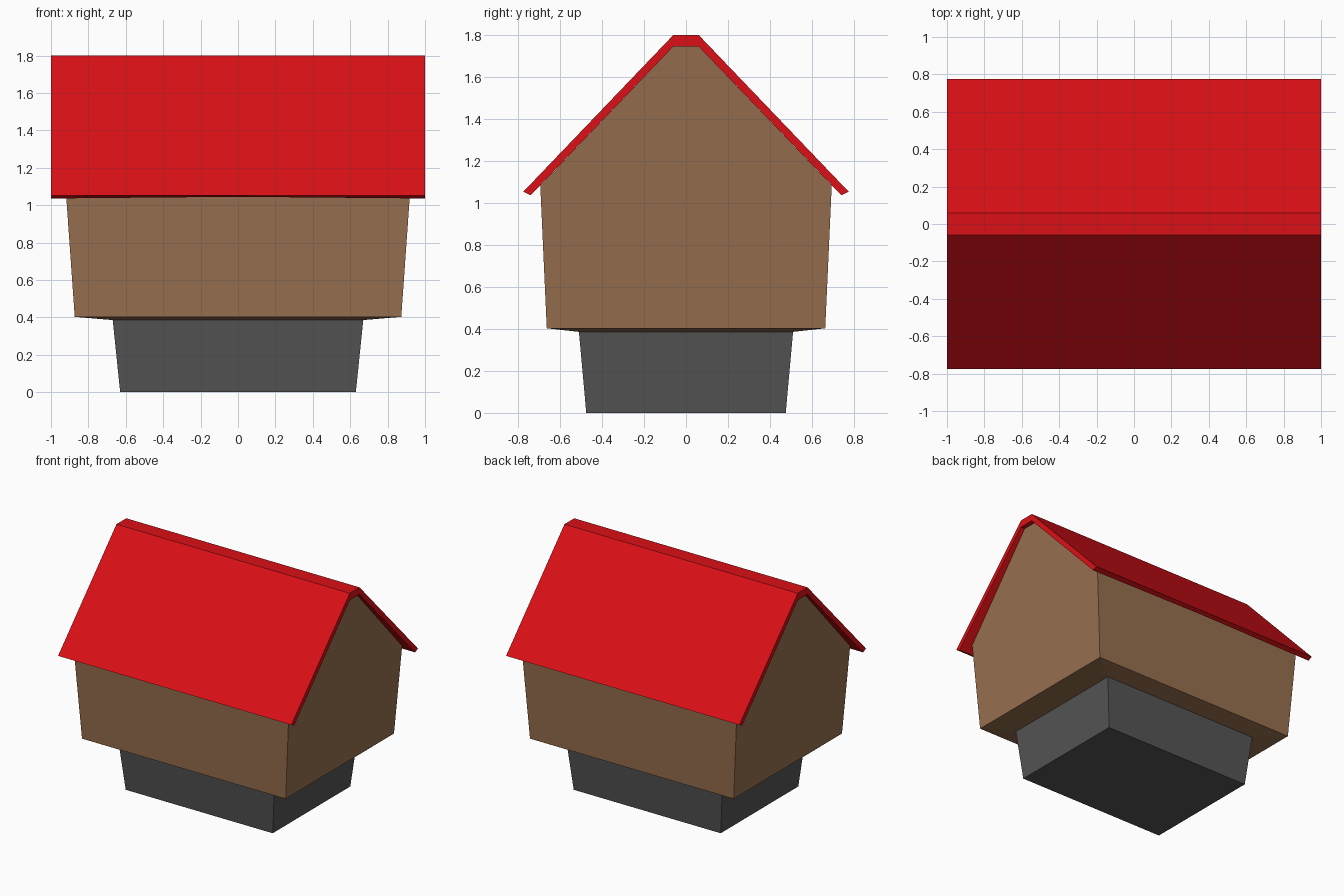
import bpy, bmesh
from math import copysign

if "Cube" in bpy.data.objects:
    bpy.data.objects.remove(bpy.data.objects["Cube"])


def finish(name, bm, color):
    bmesh.ops.recalc_face_normals(bm, faces=bm.faces)
    mesh = bpy.data.meshes.new(name)
    bm.to_mesh(mesh)
    bm.free()
    obj = bpy.data.objects.new(name, mesh)
    bpy.context.collection.objects.link(obj)
    mat = bpy.data.materials.new(name + "_color")
    mat.diffuse_color = (*color, 1)
    mat.use_nodes = True
    mat.node_tree.nodes["Principled BSDF"].inputs["Base Color"].default_value = mat.diffuse_color
    mesh.materials.append(mat)
    return obj


def loft(rings):
    """Join closed rings of points into a capped solid."""
    bm = bmesh.new()
    loops = [[bm.verts.new(p) for p in ring] for ring in rings]
    n = len(loops[0])
    for a, b in zip(loops, loops[1:]):
        for i in range(n):
            j = (i + 1) % n
            bm.faces.new((a[i], a[j], b[j], b[i]))
    bm.faces.new(loops[0])
    bm.faces.new(loops[-1])
    return bm


def rect(hx, hy, z):
    return [(-hx, -hy, z), (hx, -hy, z), (hx, hy, z), (-hx, hy, z)]


# Flared stone base
finish("base", loft([rect(0.63, 0.475, 0), rect(0.67, 0.51, 0.388)]), (0.09, 0.09, 0.09))

# House body: gabled outline, leaning outwards with height (x, y, z per corner)
half = [(0.873, 0.663, 0.403), (0.921, 0.694, 1.083), (0.965, 0.06, 1.745)]
outline = half + [(x, -y, z) for x, y, z in reversed(half)]
bm = loft([[(s * x, y, z) for x, y, z in outline] for s in (-1, 1)])

# Underside slopes down slightly to meet the base
bottom = min(bm.faces, key=lambda f: f.calc_center_median().z)
bmesh.ops.inset_individual(bm, faces=[bottom], thickness=0.15)
for v in bottom.verts:
    v.co = (copysign(0.67, v.co.x), copysign(0.51, v.co.y), 0.386)
finish("house_body", bm, (0.31, 0.16, 0.078))


# Folded roof slab with a flat ridge; lower eave edge rises a little mid-length
def roof_section(x, eave_z):
    side = [(0.74, eave_z), (0.775, 1.053), (0.06, 1.80)]
    inner = [(-0.06, 1.745), (0.06, 1.745)]
    pts = side + [(-y, z) for y, z in reversed(side)] + inner
    return [(x, y, z) for y, z in pts]


finish("roof", loft([roof_section(-1, 1.036), roof_section(0, 1.045),
                     roof_section(1, 1.036)]), (0.70, 0.005, 0.008))
